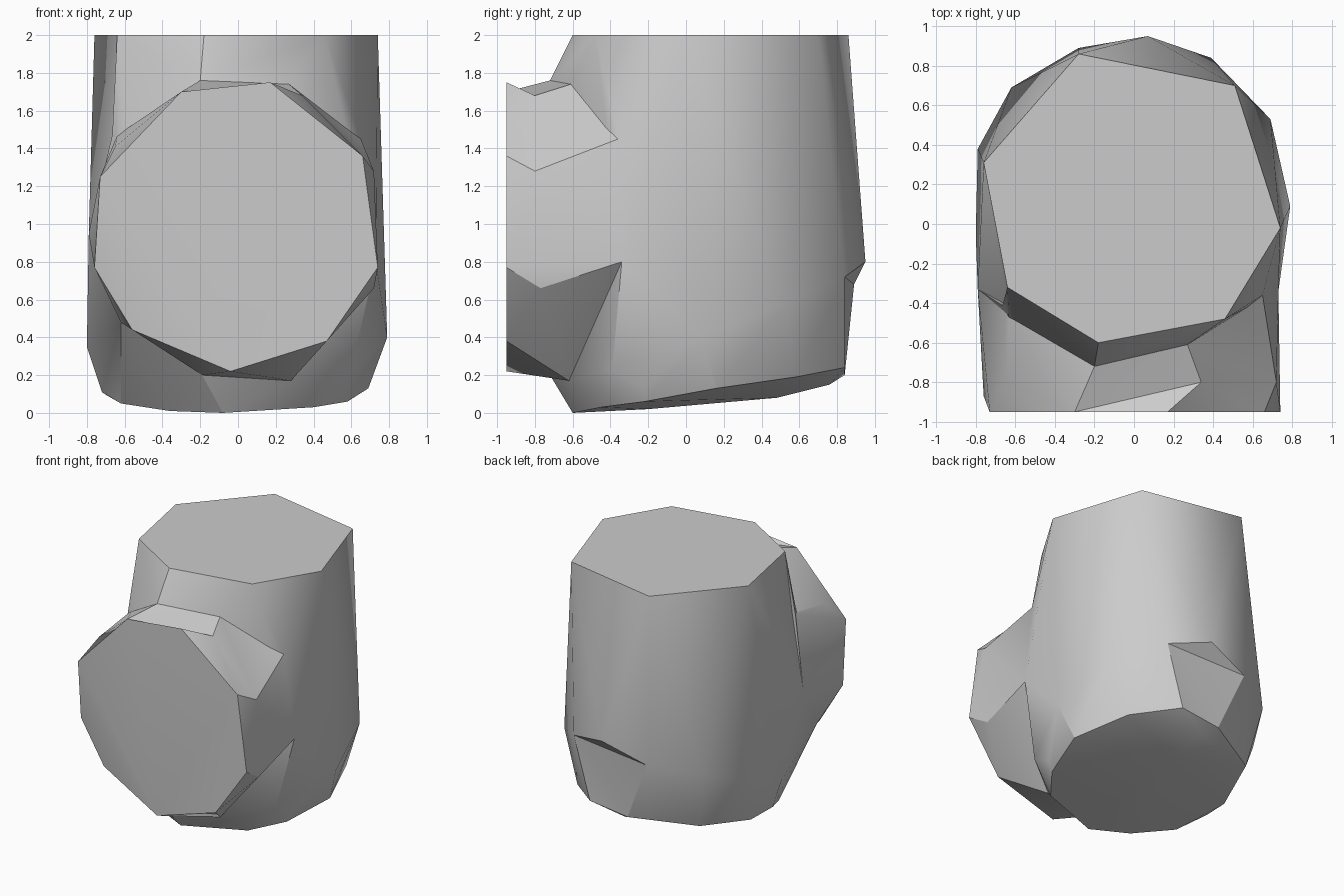
import bpy
import bmesh
from math import radians
from mathutils import Vector

cube = bpy.data.objects.get("Cube")
if cube:
    bpy.data.objects.remove(cube, do_unlink=True)

UNIT = 0.01  # profiles are written in hundredths


def make_material(name, colour):
    material = bpy.data.materials.new(name)
    material.use_nodes = True
    material.diffuse_color = colour
    shader = material.node_tree.nodes["Principled BSDF"]
    shader.inputs["Base Color"].default_value = colour
    return material


def flat_ring(profile, place):
    """Place a flat two-dimensional outline in space."""
    return [place(a, b) for a, b in profile]


def make_shell(name, points, material):
    """Stretch a faceted skin over rings of points."""
    mesh = bpy.data.meshes.new(name)
    bm = bmesh.new()
    for point in points:
        bm.verts.new(Vector(point) * UNIT)
    hull = bmesh.ops.convex_hull(bm, input=bm.verts[:])
    leftovers = {v for v in hull["geom_interior"] + hull["geom_unused"]
                 if isinstance(v, bmesh.types.BMVert)}
    bmesh.ops.delete(bm, geom=list(leftovers), context="VERTS")
    bmesh.ops.dissolve_limit(bm, angle_limit=radians(1),
                             verts=bm.verts[:], edges=bm.edges[:])
    bmesh.ops.recalc_face_normals(bm, faces=bm.faces[:])
    bm.to_mesh(mesh)
    bm.free()
    mesh.materials.append(material)
    part = bpy.data.objects.new(name, mesh)
    bpy.context.collection.objects.link(part)
    return part


def combine(part, tool, operation):
    """Apply a boolean to the part and throw the tool away."""
    boolean = part.modifiers.new("combine", "BOOLEAN")
    boolean.operation = operation
    boolean.solver = "EXACT"
    boolean.object = tool
    bpy.ops.object.select_all(action="DESELECT")
    part.select_set(True)
    bpy.context.view_layer.objects.active = part
    bpy.ops.object.modifier_apply(modifier=boolean.name)
    bpy.data.objects.remove(tool, do_unlink=True)


def dent(part, corners, outside):
    """Sink a creased hollow between corners, opening towards outside."""
    cutter = make_shell("dent_cutter", corners + [outside], grey)
    combine(part, cutter, "DIFFERENCE")


grey = make_material("plain grey", (0.6, 0.6, 0.6, 1))

# Shared corners where the stub meets the body
shoulder = [(-64, -41, 147), (-20, -72, 176), (27, -61, 174), (65, -36, 145)]
throat = [(28, -62, 17), (-19, -72, 20), (-62, -75, 48)]
side_right, side_left = (73, -34, 80), (-79, -33, 95)

# Upright body: flat top, wide waist and slanted, slightly bulging base
top_outline = [(-28, 86), (51, 70), (74, -2), (46, -48),
               (-18, -60), (-64, -32), (-76, 31)]
top_ring = flat_ring(top_outline, lambda x, y: (x, y, 200))
back_ridge = [(39, 84, 72), (7, 95, 80), (-28, 89, 68)]
back_heel = [(25, 84, 24), (-8, 84, 20)]
waist = [side_right, side_left, (69, 53, 58), (79, 9, 40),
         (-79, 38, 50), (-62, 69, 62)]
skirt = [(60, -39, 23), (61, -22, 13), (-80, -5, 35), (-79, -18, 57)]
base = [(-8, -60, 0), (40, -45, 3), (58, -22, 6), (69, 16, 13), (54, 58, 19),
        (-54, 60, 16), (-69, 18, 9), (-72, -5, 11), (-62, -27, 5),
        (-36, -47, 1), (0, -20, 2), (0, 12, 5), (0, 48, 8), (0, 76, 15)]
body = make_shell("upright_body", top_ring + shoulder + throat + back_ridge
                  + back_heel + waist + skirt + base, grey)

# Undercut below the back ridge, and crease beside the left shoulder
dent(body, back_ridge + back_heel, (7, 115, 55))
dent(body, [*top_ring[-2:], shoulder[0], side_left], (-105, -45, 150))

# Front stub: mouth, bevelled rim and a root sunk into the body
mouth_outline = [(-30, 170), (17, 175), (66, 136), (74, 77), (47, 38),
                 (-4, 22), (-73, 125)]
mouth = flat_ring(mouth_outline, lambda x, z: (x, -95, z))
rim = [(34, -80, 168), (72, -80, 128), (72, -77, 66), (28, -80, 26),
       (-56, -87, 44), (-76, -87, 77), (-65, -80, 141)]
stub = make_shell("front_stub", mouth + rim + shoulder + throat
                  + [side_right, side_left], grey)

# Valleys across the top and the upper right of the stub
dent(stub, mouth[:2] + rim[:1] + shoulder[1:3], (0, -80, 205))
dent(stub, [mouth[2], *rim[:2], *shoulder[2:]], (95, -70, 195))

# Weld the stub to the body
combine(body, stub, "UNION")
bpy.ops.object.shade_smooth_by_angle(angle=radians(30))
